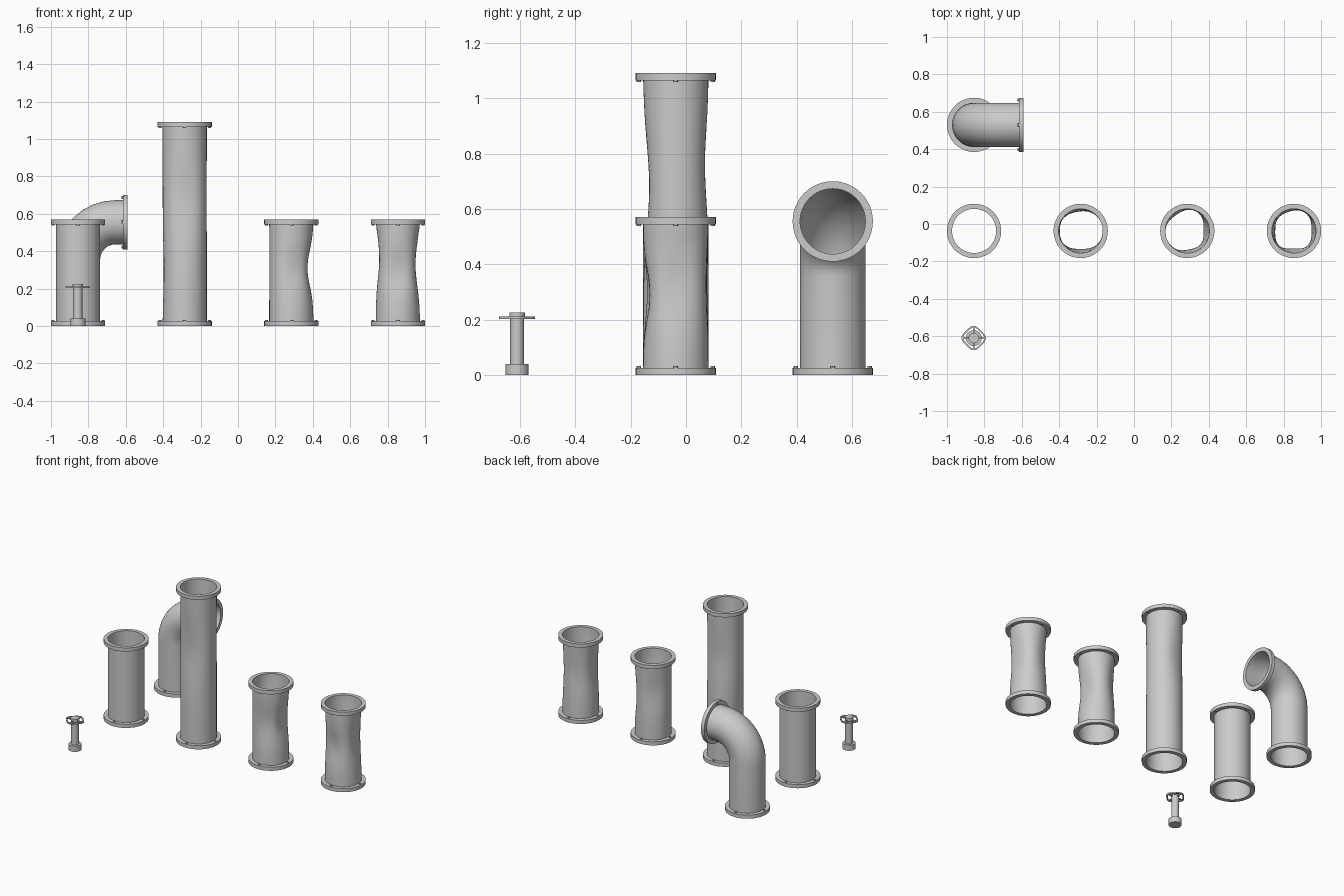
import bpy, bmesh, math
from mathutils import Vector, Matrix

if "Cube" in bpy.data.objects:
    bpy.data.objects.remove(bpy.data.objects["Cube"])

R_PIPE, R_FLANGE, R_HOLE, T = 0.118, 0.145, 0.118, 0.026
SEG = 48


def finish(name, bm, angle=35):
    bmesh.ops.recalc_face_normals(bm, faces=bm.faces)
    me = bpy.data.meshes.new(name)
    bm.to_mesh(me)
    bm.free()
    ob = bpy.data.objects.new(name, me)
    bpy.context.collection.objects.link(ob)
    bpy.ops.object.select_all(action='DESELECT')
    ob.select_set(True)
    bpy.context.view_layer.objects.active = ob
    bpy.ops.object.shade_smooth_by_angle(angle=math.radians(angle))
    return ob


def skin(bm, rings, loop=False):
    """Bridge consecutive closed rings of points with quads."""
    vs = [[bm.verts.new(p) for p in ring] for ring in rings]
    pairs = list(zip(vs, vs[1:])) + ([(vs[-1], vs[0])] if loop else [])
    for a, b in pairs:
        n = len(a)
        for i in range(n):
            j = (i + 1) % n
            bm.faces.new((a[i], a[j], b[j], b[i]))


def circle(r, z, n=SEG):
    return [Vector((r * math.cos(2 * math.pi * i / n), r * math.sin(2 * math.pi * i / n), z)) for i in range(n)]


def cyl(bm, r, z0, z1, x=0, y=0, n=24):
    bmesh.ops.create_cone(bm, cap_ends=True, segments=n, radius1=r, radius2=r, depth=z1 - z0,
                          matrix=Matrix.Translation((x, y, (z0 + z1) / 2)))


def flange(name, matrix):
    """Flat ring with four bolt heads on its pipe side (+z)."""
    bm = bmesh.new()
    skin(bm, [circle(R_HOLE, 0), circle(R_FLANGE, 0), circle(R_FLANGE, T), circle(R_HOLE, T)], loop=True)
    for k in range(4):
        a = k * math.pi / 2
        cyl(bm, 0.008, T - 0.002, T + 0.006, 0.133 * math.cos(a), 0.133 * math.sin(a), 8)
    bm.transform(matrix)
    finish(name, bm)


def straight_pipe(name, x, y, h, dents=()):
    """Dents are (angle in degrees, height, depth, angular spread, height spread)."""
    bm = bmesh.new()
    rows = 24 if dents else 1
    rings = []
    for k in range(rows + 1):
        z = 0.01 + (h - 0.02) * k / rows
        fade = min(1, min(z, h - z) / 0.08)
        ring = []
        for p in circle(1, 0):
            a, r = math.atan2(p.y, p.x), R_PIPE
            for deg, dz, depth, wa, wz in dents:
                d = (a - math.radians(deg) + math.pi) % (2 * math.pi) - math.pi
                r -= fade * depth * math.exp(-(d / wa) ** 2 - ((z - dz) / wz) ** 2)
            ring.append(Vector((x + p.x * r, y + p.y * r, z)))
        rings.append(ring)
    skin(bm, rings)
    finish(name + "_tube", bm)
    flange(name + "_bottom_flange", Matrix.Translation((x, y, 0)))
    flange(name + "_top_flange", Matrix.Translation((x, y, h)) @ Matrix.Rotation(math.pi, 4, 'X'))


# Row of straight pipes: clean, tall and two dented ones
Y = -0.037
straight_pipe("short_pipe", -0.855, Y, 0.57)
straight_pipe("tall_pipe", -0.285, Y, 1.09,
              [(-90, 0.68, 0.022, 0.7, 0.22), (100, 0.76, 0.014, 0.7, 0.17), (180, 0.3, 0.006, 0.6, 0.2)])
straight_pipe("dented_pipe", 0.285, Y, 0.57,
              [(0, 0.31, 0.032, 0.75, 0.13), (-80, 0.3, 0.018, 0.6, 0.13), (125, 0.35, 0.014, 0.6, 0.13)])
straight_pipe("pinched_pipe", 0.855, Y, 0.57,
              [(180, 0.36, 0.018, 0.6, 0.15), (0, 0.33, 0.024, 0.7, 0.16),
               (-90, 0.29, 0.024, 0.6, 0.12), (110, 0.33, 0.012, 0.6, 0.15)])

# Elbow pipe turning from +z to +x
EX, EY, BZ, BR = -0.855, 0.53, 0.355, 0.20
path = [(EX, 0.01, 0)]
for k in range(9):
    t = k / 8 * math.pi / 2
    path.append((EX + BR - BR * math.cos(t), BZ + BR * math.sin(t), t))
path.append((-0.60, BZ + BR, math.pi / 2))
bm = bmesh.new()
skin(bm, [[Matrix.Translation((px, EY, pz)) @ Matrix.Rotation(t, 4, 'Y') @ p for p in circle(R_PIPE, 0)]
          for px, pz, t in path])
finish("elbow_tube", bm)
flange("elbow_bottom_flange", Matrix.Translation((EX, EY, 0)))
flange("elbow_end_flange", Matrix.Translation((-0.59, EY, BZ + BR)) @ Matrix.Rotation(-math.pi / 2, 4, 'Y'))

# Valve: base, stem and knob
VX, VY = -0.857, -0.61
for name, r, z0, z1 in (("valve_base", 0.042, 0, 0.04), ("valve_stem", 0.025, 0.038, 0.214),
                        ("valve_knob", 0.028, 0.212, 0.225)):
    bm = bmesh.new()
    cyl(bm, r, z0, z1, VX, VY)
    finish(name, bm)

# Lobed hand wheel with four spokes
bm = bmesh.new()
wheel = []
for off, z in ((-0.009, 0.202), (0, 0.202), (0, 0.211), (-0.009, 0.211)):
    ring = []
    for p in circle(1, 0):
        r = 0.0605 + 0.0045 * math.cos(4 * math.atan2(p.y, p.x)) + off
        ring.append(Vector((VX + p.x * r, VY + p.y * r, z)))
    wheel.append(ring)
skin(bm, wheel, loop=True)
for k in range(4):
    bmesh.ops.create_cube(bm, size=1, matrix=Matrix.Translation((VX, VY, 0.2065))
                          @ Matrix.Rotation(k * math.pi / 2, 4, 'Z')
                          @ Matrix.Translation((0.04, 0, 0)) @ Matrix.Diagonal((0.04, 0.009, 0.008, 1)))
finish("valve_wheel", bm)
